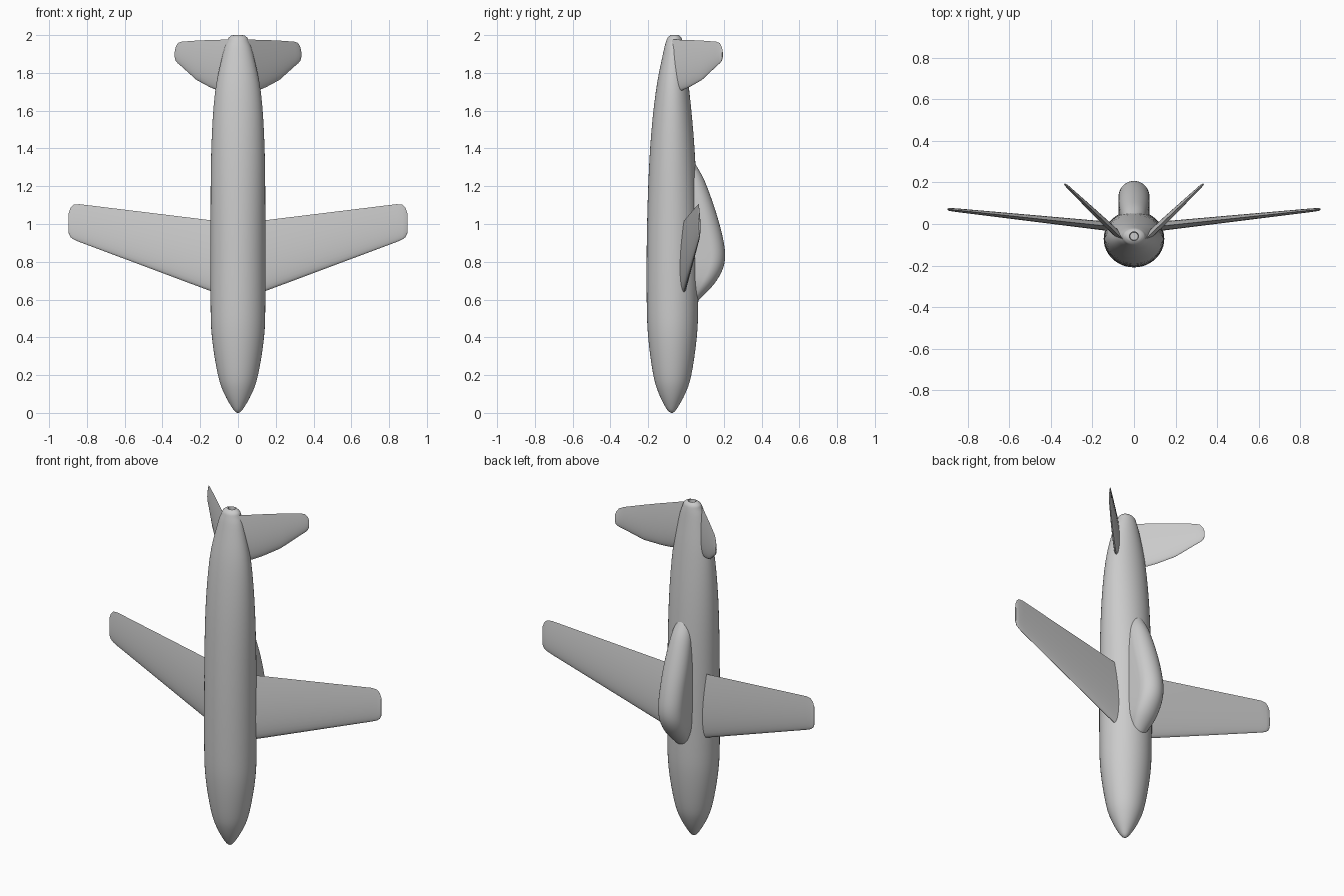
import bpy, bmesh, math
from mathutils import Vector

cube = bpy.data.objects.get("Cube")
if cube:
    bpy.data.objects.remove(cube, do_unlink=True)

grey = bpy.data.materials.new("plain_grey")
grey.use_nodes = True
COLOUR = (0.6, 0.6, 0.6, 1)
grey.diffuse_color = COLOUR
for node in grey.node_tree.nodes:
    if node.type == 'BSDF_PRINCIPLED':
        node.inputs["Base Color"].default_value = COLOUR


def smooth_rows(rows, steps=4):
    """Catmull-Rom interpolation through a table of stations."""
    rows = [Vector(r) for r in rows]
    padded = [rows[0]] + rows + [rows[-1]]
    out = []
    for a, b, c, d in zip(padded, padded[1:], padded[2:], padded[3:]):
        for i in range(steps):
            t = i / steps
            out.append(b + (c - a) * t / 2 + (a * 2 - b * 5 + c * 4 - d) * t * t / 2
                       + (b * 3 - a - c * 3 + d) * t ** 3 / 2)
    return out + [rows[-1]]


def loft(name, rings, mirror=False, angle=40):
    """Skin closed rings of equal length and cap both ends."""
    bm = bmesh.new()
    loops = [[bm.verts.new(p) for p in ring] for ring in rings]
    n = len(loops[0])
    for lo, hi in zip(loops, loops[1:]):
        for i in range(n):
            j = (i + 1) % n
            bm.faces.new((lo[i], lo[j], hi[j], hi[i]))
    bm.faces.new(loops[0])
    bm.faces.new(loops[-1])
    bmesh.ops.recalc_face_normals(bm, faces=bm.faces)
    mesh = bpy.data.meshes.new(name)
    bm.to_mesh(mesh)
    bm.free()
    mesh.materials.append(grey)
    obj = bpy.data.objects.new(name, mesh)
    bpy.context.collection.objects.link(obj)
    if mirror:
        obj.modifiers.new("mirror", 'MIRROR').use_mirror_merge = False
    bpy.ops.object.select_all(action='DESELECT')
    obj.select_set(True)
    bpy.context.view_layer.objects.active = obj
    bpy.ops.object.shade_smooth_by_angle(angle=math.radians(angle))
    return obj


def ellipse(z, half_width, y_low, y_high, n=48):
    mid, half = (y_low + y_high) / 2, (y_high - y_low) / 2
    return [(half_width * math.cos(a), mid + half * math.sin(a), z)
            for a in (math.tau * i / n for i in range(n))]


def airfoil(x, y, lead, trail, half_thick, normal, n=32):
    """Blunt leading edge at z = lead, thin trailing edge at z = trail."""
    ring = []
    for i in range(n):
        a = math.tau * i / n
        u = (1 - math.cos(a)) / 2
        t = 1.3 * math.sin(a) * math.sqrt(1 - u) * half_thick
        ring.append((x + normal[0] * t, y + normal[1] * t, lead + (trail - lead) * u))
    return ring


def surface(name, sections, slope, y_at_zero):
    """Mirrored flying surface, rising outward at the given slope."""
    angle = math.atan(slope)
    normal = (-math.sin(angle), math.cos(angle))
    return loft(name, [airfoil(x, y_at_zero + slope * x, lead, trail, t, normal)
                       for x, lead, trail, t in sections], mirror=True)


# Fuselage: z, half width, lowest y, highest y
body = smooth_rows([
    (0.0, 0.004, -0.079, -0.071), (0.02, 0.026, -0.102, -0.05),
    (0.1, 0.072, -0.143, -0.005), (0.2, 0.106, -0.173, 0.028),
    (0.4, 0.138, -0.2, 0.057), (0.6, 0.145, -0.208, 0.065),
    (1.0, 0.145, -0.206, 0.063), (1.4, 0.141, -0.19, 0.045),
    (1.7, 0.121, -0.16, 0.018), (1.9, 0.08, -0.122, -0.008),
    (1.965, 0.058, -0.106, -0.018), (1.985, 0.05, -0.098, -0.024),
    (1.997, 0.036, -0.085, -0.034)])
tail_rings = [(2.0, 0.022, -0.08, -0.037), (1.97, 0.019, -0.077, -0.04)]
loft("fuselage", [ellipse(*r) for r in body + tail_rings])

# Canopy: z, half width, top y, with straight sides and a rounded top
canopy = smooth_rows([
    (0.59, 0.022, 0.058), (0.61, 0.042, 0.08), (0.68, 0.066, 0.147),
    (0.76, 0.073, 0.194), (0.84, 0.074, 0.207), (0.945, 0.074, 0.191),
    (1.08, 0.072, 0.153), (1.225, 0.06, 0.1), (1.3, 0.042, 0.06),
    (1.34, 0.02, 0.035)])


def arch(z, w, top, n=24):
    base = -0.02
    rise = min(w, top - base)
    ring = [(w * math.cos(math.pi * i / n),
             top - rise + rise * math.sin(math.pi * i / n), z) for i in range(n + 1)]
    return ring + [(-w, base, z), (w, base, z)]


loft("canopy", [arch(*r) for r in canopy], angle=60)

# Main wings: x, leading z, trailing z, half thickness
surface("wings", [
    (0.05, 0.612, 1.01, 0.024), (0.145, 0.645, 1.02, 0.022),
    (0.84, 0.905, 1.105, 0.009), (0.87, 0.918, 1.102, 0.008),
    (0.887, 0.931, 1.085, 0.007), (0.896, 0.95, 1.06, 0.004)],
    slope=0.106, y_at_zero=-0.024)

# V-shaped tail fins
surface("tail_fins", [
    (0.035, 1.705, 1.977, 0.018), (0.11, 1.708, 1.975, 0.016),
    (0.15, 1.725, 1.974, 0.015), (0.22, 1.763, 1.971, 0.012),
    (0.3, 1.835, 1.965, 0.008), (0.318, 1.85, 1.958, 0.007),
    (0.329, 1.863, 1.94, 0.005), (0.334, 1.88, 1.92, 0.003)],
    slope=0.95, y_at_zero=-0.124)
